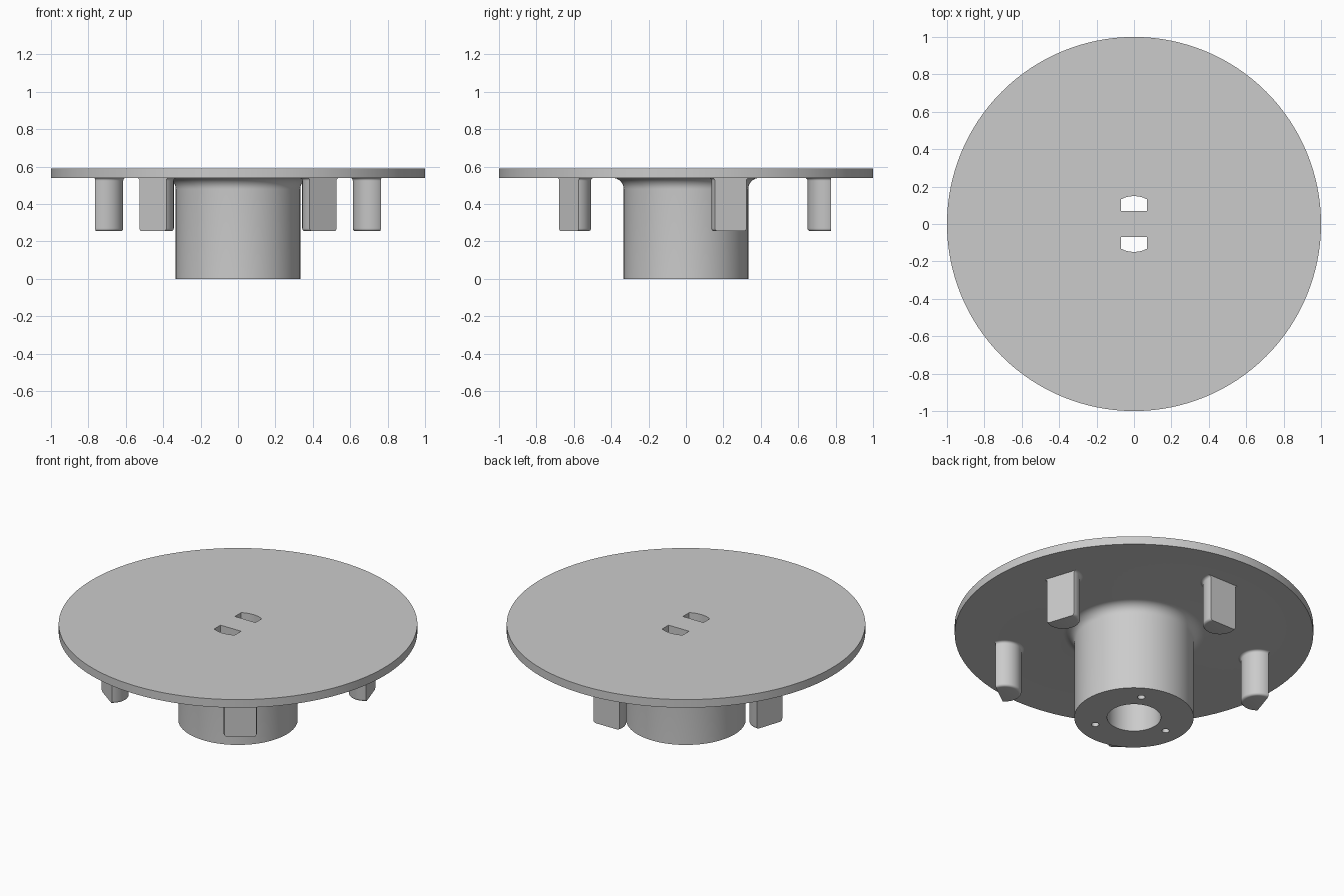
import bpy, bmesh
from math import sin, cos, pi, radians, asin
from mathutils import Matrix, Vector

if "Cube" in bpy.data.objects:
    bpy.data.objects.remove(bpy.data.objects["Cube"], do_unlink=True)

grey = bpy.data.materials.new("plain_grey")
grey.use_nodes = True
colour = (0.6, 0.6, 0.6, 1)
grey.diffuse_color = colour
grey.node_tree.nodes["Principled BSDF"].inputs["Base Color"].default_value = colour

DISC_BOTTOM, DISC_TOP = 0.54, 0.59
HUB_R, BORE_R = 0.333, 0.15
PEG_R, PEG_RING, PEG_FLAT, PEG_BOTTOM = 0.094, 0.744, 0.774, 0.255


def arc(cx, cz, r, start, end, n=8):
    """Points along an arc, angles in degrees."""
    angles = [radians(start + (end - start) * i / n) for i in range(n + 1)]
    return [(cx + r * cos(a), cz + r * sin(a)) for a in angles]


def lathe(profile, steps):
    """Spin a closed (radius, z) profile around the z axis."""
    bm = bmesh.new()
    verts = [bm.verts.new((r, 0, z)) for r, z in profile]
    edges = [bm.edges.new((a, b)) for a, b in zip(verts, verts[1:] + verts[:1])]
    bmesh.ops.spin(bm, geom=verts + edges, axis=(0, 0, 1), cent=(0, 0, 0),
                   steps=steps, angle=2 * pi)
    bmesh.ops.remove_doubles(bm, verts=bm.verts, dist=1e-4)
    loose = [e for e in bm.edges if not e.link_faces]
    bmesh.ops.delete(bm, geom=loose, context='EDGES')
    bmesh.ops.recalc_face_normals(bm, faces=bm.faces)
    return bm


def make_object(name, bm):
    mesh = bpy.data.meshes.new(name)
    bm.to_mesh(mesh)
    bm.free()
    mesh.materials.append(grey)
    obj = bpy.data.objects.new(name, mesh)
    bpy.context.collection.objects.link(obj)
    return obj


def activate(obj):
    bpy.ops.object.select_all(action='DESELECT')
    obj.select_set(True)
    bpy.context.view_layer.objects.active = obj


# Disc and hub in one turned body, with a fillet between them and a blind bore
fillet = 0.06
profile = [(BORE_R, 0), (HUB_R, 0)]
profile += arc(HUB_R + fillet, DISC_BOTTOM - fillet, fillet, 180, 90)
profile += [(1, DISC_BOTTOM), (1, DISC_TOP), (0, DISC_TOP),
            (0, DISC_BOTTOM), (BORE_R, DISC_BOTTOM)]
body = make_object("disc_and_hub", lathe(profile, 128))

# Cutter: two slots through the disc, curved on their outer side
cut = bmesh.new()
slot_r, slot_half = BORE_R - 0.001, 0.07
spread = asin(slot_half / slot_r) * 180 / pi
for side in (1, -1):
    outline = arc(0, 0, slot_r, 90 - spread, 90 + spread, 10)
    outline += [(-slot_half, slot_half), (slot_half, slot_half)]
    base = cut.faces.new([cut.verts.new((side * x, side * y, 0.5)) for x, y in outline])
    out = bmesh.ops.extrude_face_region(cut, geom=[base])
    top = [v for v in out["geom"] if isinstance(v, bmesh.types.BMVert)]
    bmesh.ops.translate(cut, verts=top, vec=(0, 0, 0.2))

# Cutter: three screw holes in the hub's lower face
for angle in (60, 180, 300):
    a = radians(angle)
    bmesh.ops.create_cone(cut, cap_ends=True, segments=24, radius1=0.021, radius2=0.021,
                          depth=0.4, matrix=Matrix.Translation((0.23 * cos(a), 0.23 * sin(a), 0)))
bmesh.ops.recalc_face_normals(cut, faces=cut.faces)
cutter = make_object("slot_and_hole_cutter", cut)
cutter.hide_render = True

activate(body)
mod = body.modifiers.new("openings", 'BOOLEAN')
mod.operation, mod.solver, mod.object = 'DIFFERENCE', 'EXACT', cutter
bpy.ops.object.modifier_apply(modifier=mod.name)
bpy.data.objects.remove(cutter, do_unlink=True)
bpy.ops.object.shade_smooth_by_angle(angle=radians(30))

# Five round pegs with a flat outer side, rounded at the tip and flared at the root
edge = 0.015
peg_profile = [(0, PEG_BOTTOM)]
peg_profile += arc(PEG_R - edge, PEG_BOTTOM + edge, edge, -90, 0, 5)
peg_profile += arc(PEG_R + edge, DISC_BOTTOM - edge, edge, 180, 90, 5)
peg_profile += [(PEG_R + edge, DISC_BOTTOM + 0.005), (0, DISC_BOTTOM + 0.005)]
for i in range(5):
    bm = lathe(peg_profile, 48)
    cut_plane = bmesh.ops.bisect_plane(
        bm, geom=bm.verts[:] + bm.edges[:] + bm.faces[:], clear_outer=True,
        plane_co=Vector((PEG_FLAT - PEG_RING, 0, 0)), plane_no=Vector((1, 0, 0)))
    rim = [e for e in cut_plane["geom_cut"] if isinstance(e, bmesh.types.BMEdge)]
    bmesh.ops.contextual_create(bm, geom=rim)
    bmesh.ops.recalc_face_normals(bm, faces=bm.faces)
    bmesh.ops.translate(bm, verts=bm.verts, vec=(PEG_RING, 0, 0))
    peg = make_object(f"peg_{i + 1}", bm)
    peg.rotation_euler.z = radians(90 + 72 * i)
    activate(peg)
    bpy.ops.object.shade_smooth_by_angle(angle=radians(30))
